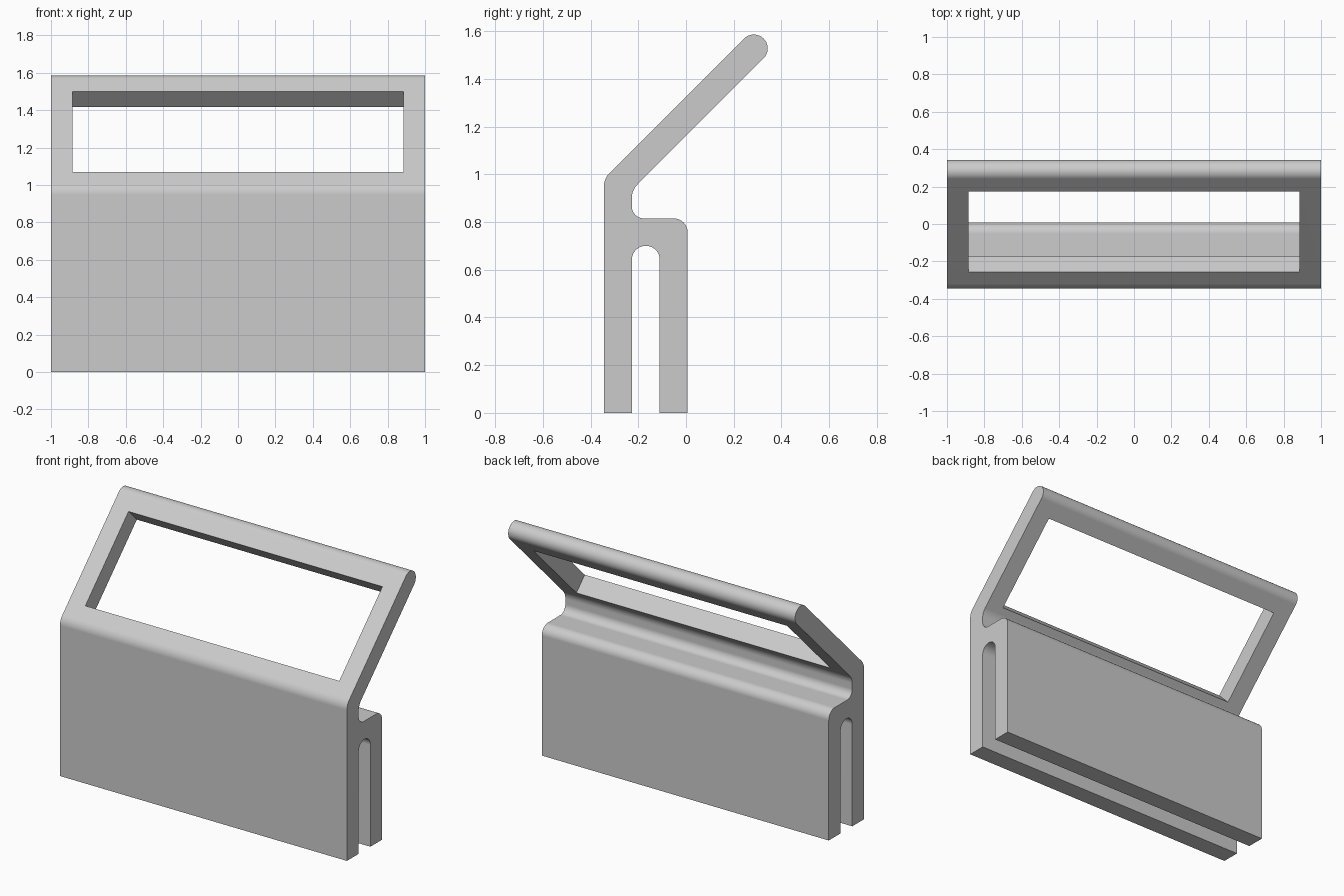
import bpy, bmesh, math
from mathutils import Vector, Matrix

cube = bpy.data.objects.get("Cube")
if cube:
    bpy.data.objects.remove(cube, do_unlink=True)

# Main dimensions
T = 0.117                 # wall thickness
R = T / 2
FRONT = -0.344            # front face
INNER = FRONT + T         # slot, front side
SLOT = INNER + T          # slot, back side
BACK = SLOT + T           # back face of the clip
TOP = 0.815               # top of the clip
TIP = Vector((0.284, 1.527))       # centre of the rounded arm end
ALONG = Vector((1, 1)).normalized()
OUT = Vector((-1, 1)).normalized()


def rounded(corners, steps=10):
    """Turn (point, radius) corners into an outline with filleted corners."""
    outline = []
    for i, (p, r) in enumerate(corners):
        if r == 0:
            outline.append(p)
            continue
        a = (corners[i - 1][0] - p).normalized()
        b = (corners[(i + 1) % len(corners)][0] - p).normalized()
        half = a.angle(b) / 2
        centre = p + (a + b).normalized() * r / math.sin(half)
        start = p + a * r / math.tan(half) - centre
        end = p + b * r / math.tan(half) - centre
        turn = math.atan2(start.x * end.y - start.y * end.x, start.dot(end))
        for k in range(steps + 1):
            outline.append(centre + Matrix.Rotation(turn * k / steps, 2) @ start)
    return outline


def on_arm(y, side):
    """Point at depth y on the front (1) or back (-1) line of the sloped arm."""
    q = TIP + OUT * R * side
    return Vector((y, q.y + y - q.x))


# Side profile of the clip and arm
corners = [
    (Vector((FRONT, 0)), 0),
    (on_arm(FRONT, 1), 0.08),
    (TIP + (ALONG + OUT) * R, R),
    (TIP + (ALONG - OUT) * R, R),
    (on_arm(INNER, -1), 0.08),
    (Vector((INNER, TOP)), 0.05),
    (Vector((BACK, TOP)), R),
    (Vector((BACK, 0)), 0),
    (Vector((SLOT, 0)), 0),
    (Vector((SLOT, 0.70)), R),
    (Vector((INNER, 0.70)), R),
    (Vector((INNER, 0)), 0),
]
bm = bmesh.new()
face = bm.faces.new([bm.verts.new((-1, p.x, p.y)) for p in rounded(corners)])
bmesh.ops.remove_doubles(bm, verts=bm.verts, dist=1e-4)
ext = bmesh.ops.extrude_face_region(bm, geom=list(bm.faces))
bmesh.ops.translate(bm, vec=(2, 0, 0),
                    verts=[g for g in ext["geom"] if isinstance(g, bmesh.types.BMVert)])
bmesh.ops.recalc_face_normals(bm, faces=bm.faces)
mesh = bpy.data.meshes.new("clip_holder")
bm.to_mesh(mesh)
bm.free()
holder = bpy.data.objects.new("clip_holder", mesh)
bpy.context.collection.objects.link(holder)

# Single plain grey
grey = bpy.data.materials.new("light grey")
grey.use_nodes = True
grey.diffuse_color = (0.6, 0.6, 0.6, 1)
grey.node_tree.nodes["Principled BSDF"].inputs["Base Color"].default_value = grey.diffuse_color
mesh.materials.append(grey)

# Rectangular window cut square through the arm
low, high = on_arm(-0.256, 1), on_arm(0.174, 1)
mid = (low + high) / 2 - OUT * R
bpy.ops.mesh.primitive_cube_add(size=1, location=(0, mid.x, mid.y),
                                rotation=(math.radians(45), 0, 0))
cutter = bpy.context.object
cutter.name = "window_cutter"
cutter.scale = (1.77, (high - low).length, T * 1.6)
cutter.hide_render = True
cutter.data.materials.append(grey)

cut = holder.modifiers.new("window", "BOOLEAN")
cut.operation = "DIFFERENCE"
cut.solver = "EXACT"
cut.object = cutter
bpy.ops.object.select_all(action="DESELECT")
holder.select_set(True)
bpy.context.view_layer.objects.active = holder
bpy.ops.object.modifier_apply(modifier=cut.name)
bpy.data.objects.remove(cutter, do_unlink=True)

# Smooth fillets, crisp edges, flat large faces
bpy.ops.object.shade_smooth_by_angle(angle=math.radians(30))
weighted = holder.modifiers.new("flat_faces", "WEIGHTED_NORMAL")
weighted.keep_sharp = True
